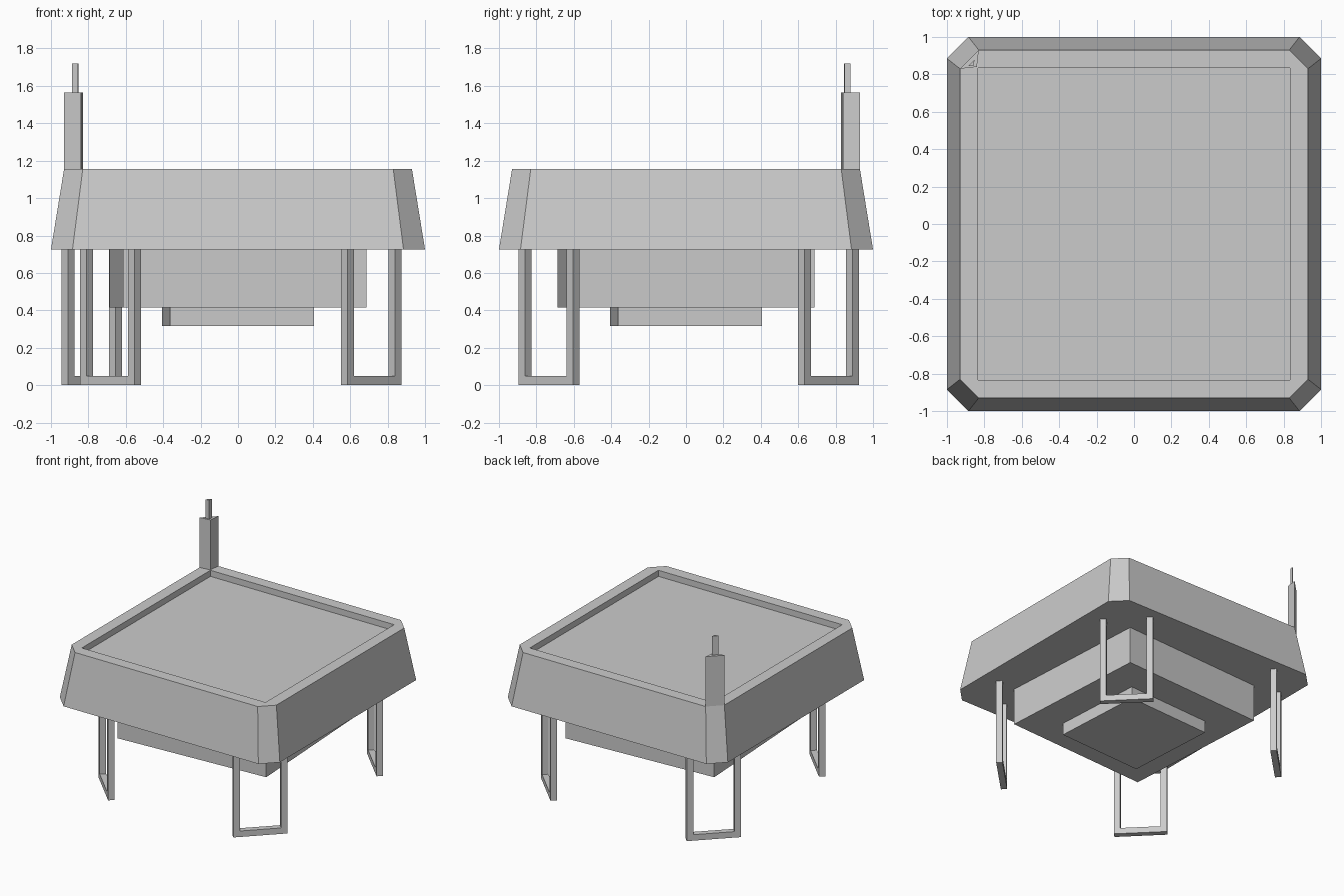
import bpy
import bmesh
from math import radians
from mathutils import Matrix, Vector

if "Cube" in bpy.data.objects:
    bpy.data.objects.remove(bpy.data.objects["Cube"], do_unlink=True)

grey = bpy.data.materials.new("plain_grey")
grey.use_nodes = True
grey.diffuse_color = (0.6, 0.6, 0.6, 1)
grey.node_tree.nodes["Principled BSDF"].inputs["Base Color"].default_value = (0.6, 0.6, 0.6, 1)


def finish(name, bm):
    bmesh.ops.recalc_face_normals(bm, faces=bm.faces)
    mesh = bpy.data.meshes.new(name)
    bm.to_mesh(mesh)
    bm.free()
    mesh.materials.append(grey)
    obj = bpy.data.objects.new(name, mesh)
    bpy.context.collection.objects.link(obj)
    return obj


def prism(name, outline, low, high):
    """Extrude a flat outline straight up from low to high."""
    bm = bmesh.new()
    base = bm.faces.new([bm.verts.new((x, y, low)) for x, y in outline])
    top = bmesh.ops.extrude_face_region(bm, geom=[base], use_keep_orig=True)["geom"]
    moved = [g for g in top if isinstance(g, bmesh.types.BMVert)]
    bmesh.ops.translate(bm, verts=moved, vec=(0, 0, high - low))
    return finish(name, bm)


def ring(bm, corner, z):
    """Repeat one corner's points around the four quadrants."""
    return [bm.verts.new(Matrix.Rotation(radians(90 * k), 3, "Z") @ Vector((x, y, z)))
            for k in range(4) for x, y in corner]


# Tapered deck with cut corners and a shallow square tray
DECK_LOW, DECK_TOP, TRAY = 0.725, 1.155, 0.05
bm = bmesh.new()
lower = ring(bm, [(1, 0.885), (0.885, 1)], DECK_LOW)
upper = ring(bm, [(0.93, 0.83), (0.83, 0.93)], DECK_TOP)
lip = ring(bm, [(0.835, 0.835)], DECK_TOP)
floor = ring(bm, [(0.835, 0.835)], DECK_TOP - TRAY)
bm.faces.new(lower)
bm.faces.new(floor)
for i in range(8):
    j = (i + 1) % 8
    bm.faces.new((lower[i], lower[j], upper[j], upper[i]))
for i in range(4):
    j = (i + 1) % 4
    bm.faces.new((upper[2 * i], upper[2 * i + 1], lip[i]))
    bm.faces.new((upper[2 * i + 1], upper[2 * j], lip[j], lip[i]))
    bm.faces.new((lip[i], lip[j], floor[j], floor[i]))
finish("deck", bm)

# Stepped boxes hanging below, turned slightly
for name, half, low, high in (("under_box", 0.651, 0.415, DECK_LOW),
                              ("under_step", 0.386, 0.315, 0.415)):
    square = [(-half, -half), (half, -half), (half, half), (-half, half)]
    box = prism(name, square, low, high)
    box.rotation_euler.z = radians(3.2)

# Mast on the back right corner
prism("mast", [(-0.93, 0.83), (-0.84, 0.84), (-0.83, 0.93)], DECK_TOP, 1.565)
prism("mast_tip", [(-0.887, 0.845), (-0.856, 0.848), (-0.853, 0.879)], 1.565, 1.72)

# U-shaped legs set across the corners
SPAN, BAR = 0.205, 0.049
INNER = SPAN - BAR
u_shape = [(-SPAN, 0), (SPAN, 0), (SPAN, DECK_LOW), (INNER, DECK_LOW),
           (INNER, BAR), (-INNER, BAR), (-INNER, DECK_LOW), (-SPAN, DECK_LOW)]
for name, x, y, turn in (("front_left_leg", 0.712, -0.732, 45),
                         ("back_left_leg", 0.712, 0.762, -45),
                         ("front_right_leg", -0.682, -0.732, -45),
                         ("back_right_leg", -0.782, 0.762, 45)):
    leg = prism(name, u_shape, -BAR / 2, BAR / 2)
    leg.rotation_euler = (radians(90), 0, radians(turn))
    leg.location = (x, y, 0)
